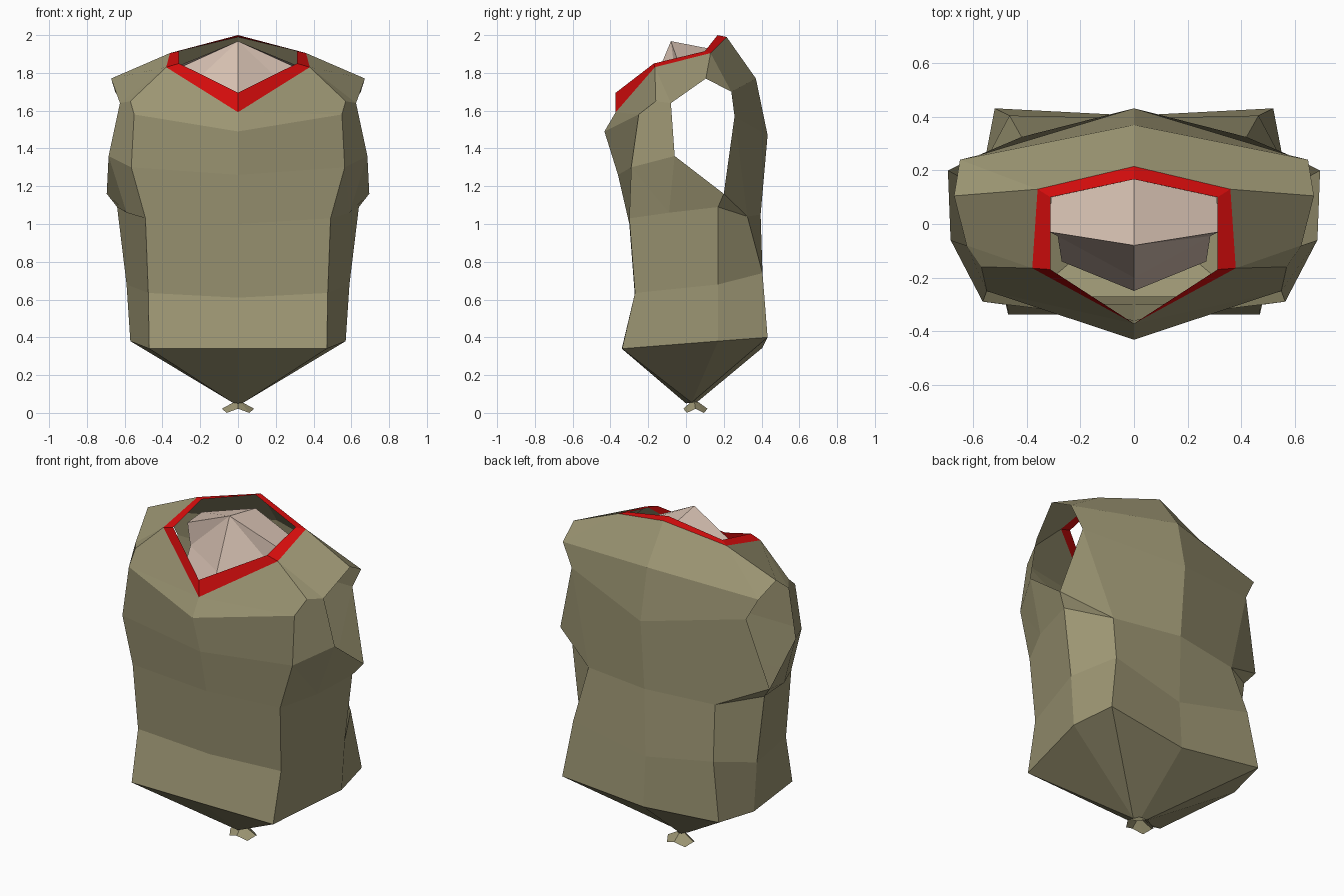
import bpy, bmesh, math
from mathutils import Matrix

if "Cube" in bpy.data.objects:
    bpy.data.objects.remove(bpy.data.objects["Cube"])


def material(name, rgb):
    m = bpy.data.materials.new(name)
    m.diffuse_color = (*rgb, 1)
    m.use_nodes = True
    m.node_tree.nodes["Principled BSDF"].inputs["Base Color"].default_value = m.diffuse_color
    return m


olive = material("olive cloth", (0.33, 0.30, 0.17))
red = material("red trim", (0.72, 0.004, 0.004))
skin = material("skin", (0.70, 0.55, 0.46))


def mirrored_half(name, points, faces, mat):
    """Flat-shaded shell from its right half, mirrored across x."""
    keys = list(points)
    me = bpy.data.meshes.new(name)
    me.from_pydata([points[k] for k in keys], [],
                   [[keys.index(k) for k in f.split()] for f in faces])
    me.materials.append(mat)
    ob = bpy.data.objects.new(name, me)
    bpy.context.collection.objects.link(ob)
    mod = ob.modifiers.new("mirror", 'MIRROR')
    mod.use_clip = True
    mod.merge_threshold = 0.001
    return ob


# Collar corners, shared by the vest neckline and the trim
neck = {"n0": (0, -.372, 1.592), "n1": (.38, -.165, 1.83),
        "n2": (.36, .13, 1.905), "n3": (0, .215, 1.99)}

# Vest: c = front centre, f = front corner, s = side, b = back corner,
# k = back centre, a = armhole rim
vest = {
    **neck,
    "t0": (0, 0, .05), "t1": (.03, .03, .055), "t2": (0, .05, .05),
    "c0": (0, -.34, .34), "f0": (.47, -.338, .34), "s0": (.57, .17, .38),
    "b0": (.52, .432, .40), "k0": (0, .405, .345),
    "c1": (0, -.27, .61), "f1": (.475, -.27, .635), "s1": (.59, .17, .68),
    "b1": (.465, .405, .74), "k1": (0, .385, .64),
    "c2": (0, -.30, 1.00), "f2": (.49, -.30, 1.03), "m2": (.59, -.09, 1.06),
    "s2": (.64, .17, 1.09), "b2": (.42, .325, 1.04), "k2": (0, .395, 1.05),
    "c3": (0, -.36, 1.26), "f3": (.565, -.29, 1.30),
    "c4": (0, -.432, 1.49), "f4": (.55, -.25, 1.58), "g4": (.57, -.16, 1.65),
    "a0": (.695, .20, 1.16), "a1": (.685, -.06, 1.36), "a2": (.625, -.08, 1.64),
    "a3": (.672, .105, 1.77), "a4": (.65, .24, 1.70), "a5": (.58, .257, 1.57),
    "k3": (0, .432, 1.47), "k4": (0, .37, 1.77),
}
mirrored_half("vest", vest, [
    # gathered bottom
    "t0 t1 f0 c0", "t1 s0 f0", "t1 b0 s0", "t1 t2 k0 b0",
    # front panel
    "c0 f0 f1 c1", "c1 f1 f2 c2", "c2 f2 f3 c3", "c3 f3 f4 c4",
    # sides up to the armhole
    "f0 s0 s1 f1", "f1 s1 s2 m2 f2", "f2 m2 f3", "f3 m2 a1", "m2 s2 a0 a1",
    "f3 a1 a2 g4 f4", "s0 b0 b1 s1", "s1 b1 b2 s2", "s2 b2 a0",
    # back panel
    "b0 k0 k1 b1", "b1 k1 k2 b2", "b2 k2 k3 a5", "b2 a5 a0", "a5 k3 k4 a4",
    # shoulders
    "n0 c4 f4", "n0 f4 g4 n1", "n1 g4 a2", "n1 a2 a3 n2", "n2 a3 a4",
    "n2 a4 k4 n3",
], olive)

# Neckline trim
trim = {**neck, "i0": (0, -.372, 1.695), "i1": (.312, -.17, 1.85),
        "i2": (.312, .10, 1.915), "i3": (0, .167, 2.0)}
mirrored_half("collar_trim", trim,
              ["n0 n1 i1 i0", "n1 n2 i2 i1", "n2 n3 i3 i2"], red)

# Neck and upper chest inside the collar
chest = {"apex": (0, -.08, 1.968), "r": (.315, -.03, 1.825),
         "rb": (.31, .10, 1.84), "kb": (0, .167, 1.92),
         "p": (.285, -.045, 1.70), "pc": (0, -.20, 1.68),
         "q": (.27, -.14, 1.57), "qc": (0, -.25, 1.53)}
mirrored_half("neck_and_chest", chest, [
    "apex r rb kb", "apex p r", "apex pc p", "pc qc q p"], skin)

# Tied tuft under the gathered bottom
me = bpy.data.meshes.new("tied_end")
bm = bmesh.new()
bmesh.ops.create_cone(bm, cap_ends=False, segments=8, radius1=.085, radius2=.02,
                      depth=.055, matrix=Matrix.Translation((0, .045, .03)))
for i, v in enumerate(sorted((v for v in bm.verts if v.co.z < .03),
                             key=lambda v: math.atan2(v.co.y - .05, v.co.x))):
    v.co.z = 0 if i % 2 else .022
    v.co.y = .05 + (v.co.y - .045) * .75
bm.to_mesh(me)
bm.free()
me.materials.append(olive)
bpy.context.collection.objects.link(bpy.data.objects.new("tied_end", me))
